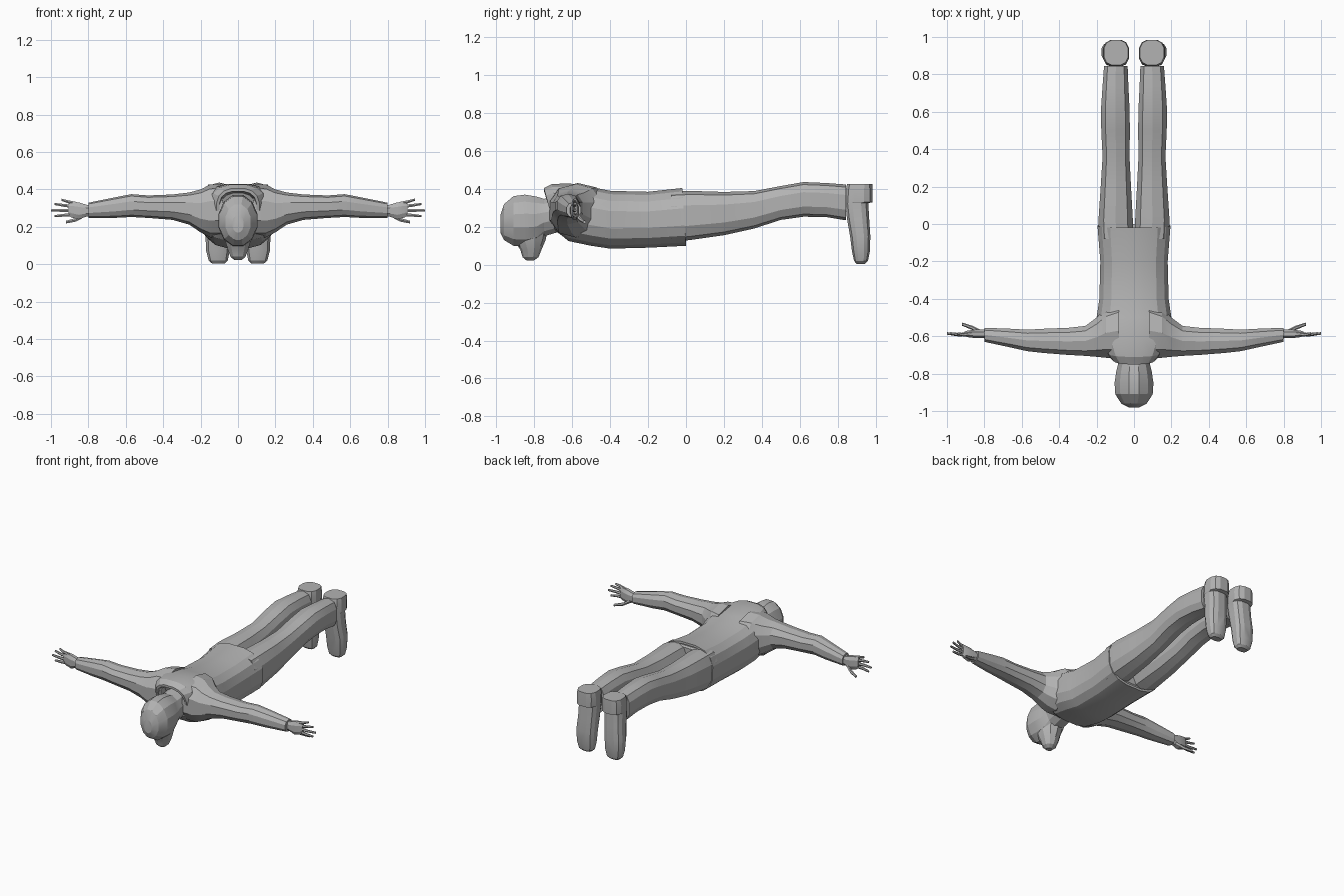
import bpy, bmesh, math
from mathutils import Vector

cube = bpy.data.objects.get("Cube")
if cube:
    bpy.data.objects.remove(cube, do_unlink=True)

grey = bpy.data.materials.new("plain grey")
grey.use_nodes = True
GREY_COLOUR = (0.45, 0.45, 0.45, 1)
grey.diffuse_color = GREY_COLOUR
grey.node_tree.nodes["Principled BSDF"].inputs["Base Color"].default_value = GREY_COLOUR

# Where (along, a, b) go for a loft running along each axis
PLACE = {
    "x": lambda t, a, b: (t, a, b),
    "y": lambda t, a, b: (a, t, b),
    "z": lambda t, a, b: (a, b, t),
}


def finish(name, bm, mirrored):
    bmesh.ops.recalc_face_normals(bm, faces=bm.faces)
    mesh = bpy.data.meshes.new(name)
    bm.to_mesh(mesh)
    bm.free()
    mesh.materials.append(grey)
    obj = bpy.data.objects.new(name, mesh)
    bpy.context.collection.objects.link(obj)
    if mirrored:
        obj.modifiers.new("mirror", "MIRROR").use_axis[0] = True
    bpy.ops.object.select_all(action="DESELECT")
    obj.select_set(True)
    bpy.context.view_layer.objects.active = obj
    bpy.ops.object.shade_smooth_by_angle(angle=math.radians(20))
    return obj


def loft(name, axis, rows, sides=12, power=0.85, mirrored=False):
    """Skin rounded rings; row = along, a low, a high, b low, b high, optional tilt."""
    bm = bmesh.new()
    rings = []
    reach = math.cos(math.pi / sides) ** power
    for t, a_low, a_high, b_low, b_high, *tilt in rows:
        ring = []
        for i in range(sides):
            angle = (i + 0.5) * math.tau / sides
            c, s = (math.copysign(abs(f(angle)) ** power, f(angle)) / reach
                    for f in (math.cos, math.sin))
            a = (a_low + a_high) / 2 + c * (a_high - a_low) / 2
            b = (b_low + b_high) / 2 + s * (b_high - b_low) / 2
            along = t - s * (tilt[0] if tilt else 0)
            ring.append(bm.verts.new(PLACE[axis](along, a, b)))
        rings.append(ring)
    for lower, upper in zip(rings, rings[1:]):
        for i in range(sides):
            j = (i + 1) % sides
            bm.faces.new((lower[i], lower[j], upper[j], upper[i]))
    bm.faces.new(rings[0])
    bm.faces.new(rings[-1])
    return finish(name, bm, mirrored)


def centred(rows):
    """Expand along, half width, low, high, ... to full loft rows."""
    return [(t, -half, half, *rest) for t, half, *rest in rows]


def finger(name, points, radius):
    """Tapered digit through a short path, mirrored to both hands."""
    bm = bmesh.new()
    rings = []
    for k, point in enumerate(points):
        size = radius * (1 - 0.2 * k)
        ring = []
        for i in range(6):
            angle = i * math.tau / 6
            offset = Vector((0, math.cos(angle), math.sin(angle))) * size
            ring.append(bm.verts.new(Vector(point) + offset))
        rings.append(ring)
    for lower, upper in zip(rings, rings[1:]):
        for i in range(6):
            j = (i + 1) % 6
            bm.faces.new((lower[i], lower[j], upper[j], upper[i]))
    bm.faces.new(rings[0])
    bm.faces.new(rings[-1])
    finish(name, bm, True)


# Shirt body with an open collar and a hollow hem
loft("shirt", "y", centred([
    (-0.66, 0.09, 0.21, 0.38, 0.03),
    (-0.72, 0.1, 0.2, 0.39, 0.03),
    (-0.72, 0.115, 0.18, 0.405, 0.03),
    (-0.68, 0.15, 0.15, 0.425, 0.03),
    (-0.62, 0.19, 0.125, 0.43),
    (-0.5, 0.2, 0.1, 0.41),
    (-0.4, 0.185, 0.085, 0.39),
    (-0.2, 0.18, 0.09, 0.385),
    (-0.01, 0.195, 0.1, 0.405, 0.01),
    (-0.01, 0.185, 0.115, 0.39, 0.01),
    (-0.06, 0.18, 0.12, 0.385),
]), sides=16, power=0.75)

# Sleeves
loft("sleeves", "x", [
    (0.08, -0.72, -0.42, 0.15, 0.425),
    (0.15, -0.715, -0.45, 0.15, 0.42),
    (0.2, -0.71, -0.5, 0.175, 0.395),
    (0.26, -0.705, -0.545, 0.215, 0.38),
    (0.35, -0.7, -0.555, 0.24, 0.37),
    (0.48, -0.69, -0.56, 0.25, 0.365),
    (0.57, -0.68, -0.565, 0.255, 0.372),
    (0.66, -0.66, -0.56, 0.25, 0.355),
    (0.8, -0.63, -0.555, 0.25, 0.327),
], sides=10, mirrored=True)

# Hands: upright palm, four fingers and a thumb
loft("palms", "x", [
    (0.77, -0.615, -0.565, 0.26, 0.315),
    (0.81, -0.61, -0.565, 0.255, 0.318),
    (0.85, -0.61, -0.565, 0.24, 0.33),
    (0.89, -0.605, -0.57, 0.25, 0.335),
    (0.905, -0.6, -0.575, 0.26, 0.33),
], sides=8, mirrored=True)
for label, base_z, tip_x, tip_z in (
        ("little_fingers", 0.325, 0.945, 0.345),
        ("ring_fingers", 0.307, 0.98, 0.322),
        ("middle_fingers", 0.287, 1, 0.288),
        ("index_fingers", 0.267, 0.98, 0.257)):
    finger(label, [(0.87, -0.587, base_z),
                   ((0.88 + tip_x) / 2, -0.592, (base_z + tip_z) / 2),
                   (tip_x, -0.585, tip_z)], 0.011)
finger("thumbs", [(0.82, -0.58, 0.265), (0.865, -0.555, 0.238),
                  (0.92, -0.535, 0.225)], 0.014)

# Head, neck and jaw
loft("head", "y", centred([
    (-0.98, 0.03, 0.17, 0.26),
    (-0.96, 0.068, 0.13, 0.32),
    (-0.91, 0.1, 0.1, 0.362),
    (-0.85, 0.104, 0.095, 0.37),
    (-0.79, 0.095, 0.11, 0.36),
    (-0.75, 0.085, 0.15, 0.348),
    (-0.65, 0.088, 0.18, 0.36),
]), power=1)
loft("jaw", "z", centred([
    (0.022, 0.02, -0.84, -0.805),
    (0.04, 0.04, -0.86, -0.78),
    (0.08, 0.055, -0.872, -0.765),
    (0.13, 0.07, -0.905, -0.745),
    (0.2, 0.08, -0.92, -0.73),
]), sides=10, power=1)

# Trouser seat and legs
loft("trouser_seat", "y", centred([
    (-0.12, 0.175, 0.125, 0.375),
    (-0.03, 0.183, 0.13, 0.38),
    (-0.02, 0.17, 0.14, 0.37),
]), power=0.75)
loft("trouser_legs", "y", [
    (-0.08, 0.005, 0.185, 0.125, 0.38),
    (0.02, 0.006, 0.19, 0.135, 0.385),
    (0.2, 0.016, 0.178, 0.16, 0.38),
    (0.36, 0.024, 0.168, 0.195, 0.385),
    (0.5, 0.022, 0.175, 0.24, 0.412),
    (0.62, 0.024, 0.176, 0.257, 0.433),
    (0.74, 0.03, 0.168, 0.255, 0.428),
    (0.845, 0.034, 0.16, 0.238, 0.42),
], sides=10, power=0.75, mirrored=True)

# Shoes with toes pointing down and a raised heel block
loft("shoes", "z", [
    (0.005, 0.07, 0.14, 0.9, 0.945),
    (0.02, 0.055, 0.157, 0.887, 0.96),
    (0.07, 0.045, 0.17, 0.876, 0.97),
    (0.15, 0.04, 0.174, 0.866, 0.973),
    (0.24, 0.036, 0.165, 0.85, 0.967),
    (0.325, 0.03, 0.163, 0.84, 0.962),
    (0.33, 0.028, 0.165, 0.84, 0.985),
    (0.39, 0.026, 0.166, 0.842, 0.985),
    (0.425, 0.032, 0.16, 0.85, 0.983),
], sides=12, power=0.75, mirrored=True)
